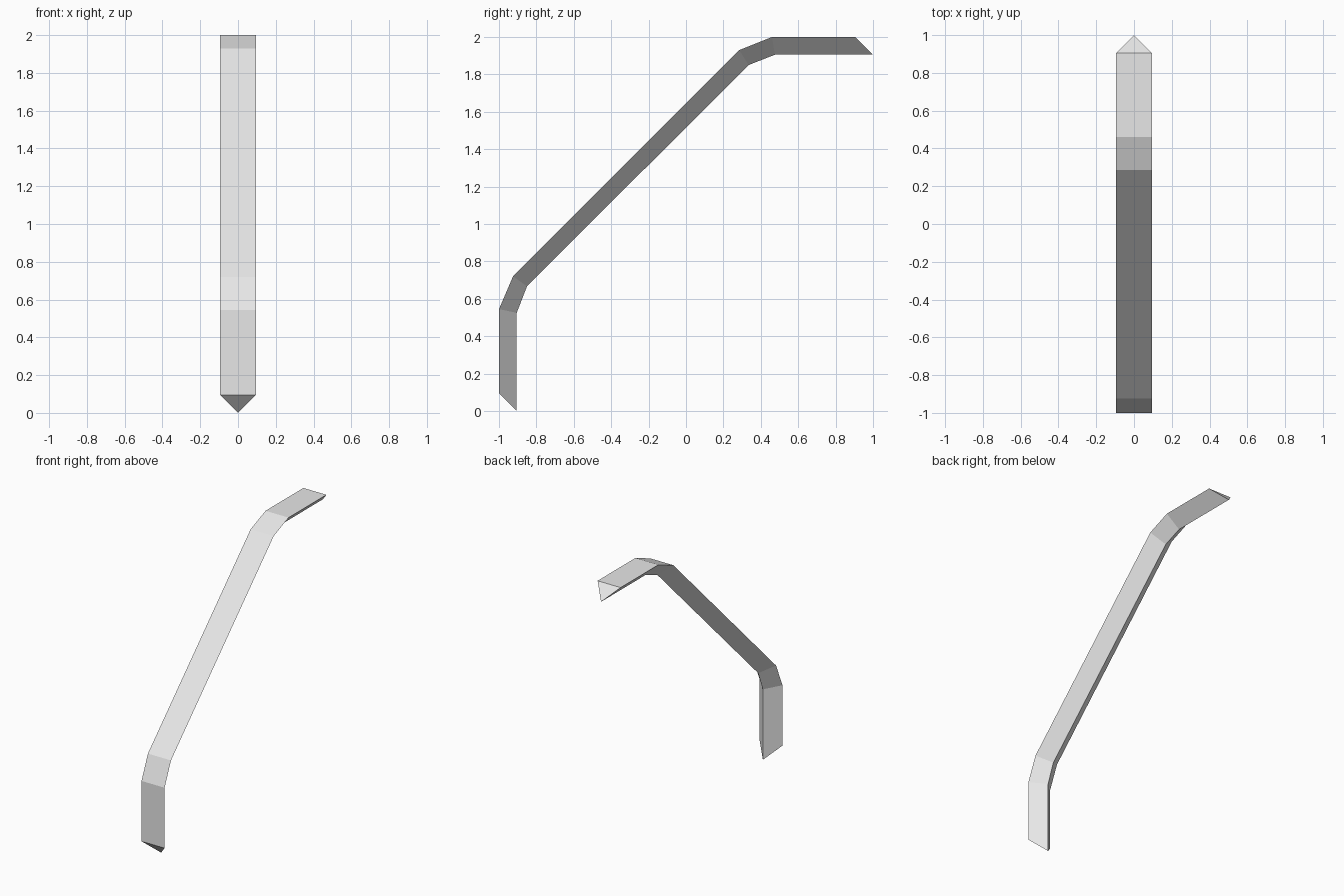
import bpy
import bmesh

default = bpy.data.objects.get("Cube")
if default:
    bpy.data.objects.remove(default, do_unlink=True)

# Single plain grey
grey = bpy.data.materials.new("light_grey")
grey.use_nodes = True
grey.diffuse_color = (0.8, 0.8, 0.8, 1)
grey.node_tree.nodes["Principled BSDF"].inputs["Base Color"].default_value = (0.8, 0.8, 0.8, 1)

HALF_WIDTH = 0.095

# Side path (y, z): flat outer face edge, and the ridge on the inner side
outer = [(-1, 0.095), (-1, 0.545), (-0.925, 0.72), (0.285, 1.93), (0.46, 2), (0.905, 2)]
ridge = [(-0.905, 0), (-0.905, 0.525), (-0.85, 0.667), (0.335, 1.85), (0.475, 1.905), (1, 1.905)]

# Triangular bar swept along the bent path
bm = bmesh.new()
rings = []
for (oy, oz), (ry, rz) in zip(outer, ridge):
    points = [(-HALF_WIDTH, oy, oz), (HALF_WIDTH, oy, oz), (0, ry, rz)]
    rings.append([bm.verts.new(p) for p in points])
for a, b in zip(rings, rings[1:]):
    for i in range(3):
        j = (i + 1) % 3
        bm.faces.new((a[i], a[j], b[j], b[i]))

# Slanted end caps
bm.faces.new(rings[0])
bm.faces.new(rings[-1])
bmesh.ops.recalc_face_normals(bm, faces=bm.faces)

mesh = bpy.data.meshes.new("bent_bar")
bm.to_mesh(mesh)
bm.free()
mesh.materials.append(grey)
bar = bpy.data.objects.new("bent_bar", mesh)
bpy.context.collection.objects.link(bar)
